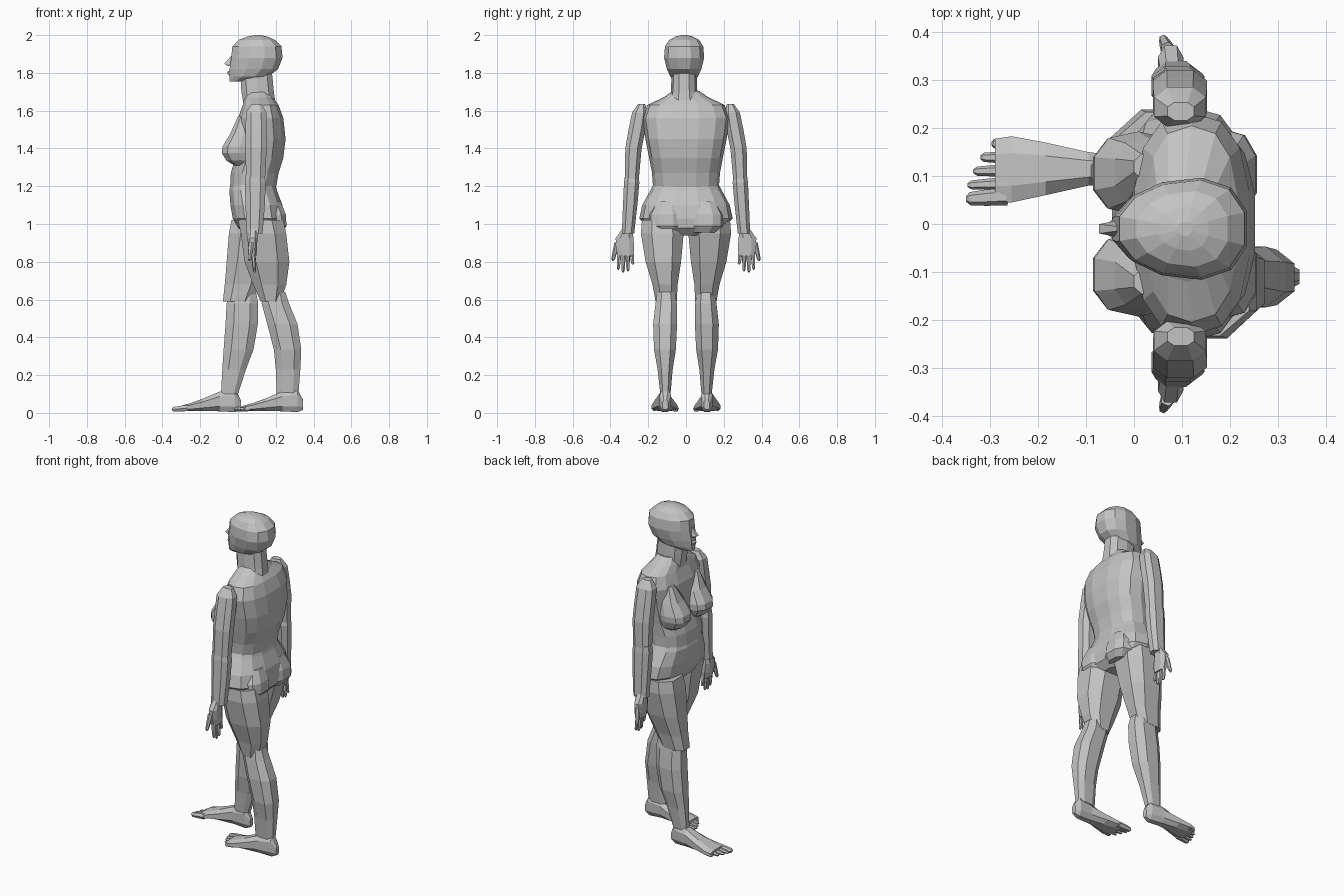
import bpy, bmesh, math
from mathutils import Vector

if "Cube" in bpy.data.objects:
    bpy.data.objects.remove(bpy.data.objects["Cube"], do_unlink=True)

grey = bpy.data.materials.new("plain_grey")
grey.use_nodes = True
grey.diffuse_color = (0.55, 0.55, 0.55, 1)
grey.node_tree.nodes["Principled BSDF"].inputs["Base Color"].default_value = grey.diffuse_color


def finish(name, bm):
    """Turn a bmesh into a flat shaded object."""
    bmesh.ops.recalc_face_normals(bm, faces=bm.faces)
    mesh = bpy.data.meshes.new(name)
    bm.to_mesh(mesh)
    bm.free()
    mesh.materials.append(grey)
    obj = bpy.data.objects.new(name, mesh)
    bpy.context.collection.objects.link(obj)
    return obj


def loft(name, sections, sides=10, along="z", power=0.8, egg=0.0):
    """Skin rounded rings. Each section is (position, a_min, a_max, b_min, b_max)."""
    bm = bmesh.new()
    rings = []
    for pos, a_min, a_max, b_min, b_max in sections:
        ring = []
        for i in range(sides):
            angle = math.tau * (i + 0.5) / sides
            c, s = math.cos(angle), math.sin(angle)
            c = math.copysign(abs(c) ** power, c) / math.cos(math.pi / sides) ** power
            s = math.copysign(abs(s) ** power, s) * (1 + egg * c)
            a = (a_min + a_max) / 2 + c * (a_max - a_min) / 2
            b = (b_min + b_max) / 2 + s * (b_max - b_min) / 2
            ring.append(bm.verts.new((a, b, pos) if along == "z" else (pos, a, b)))
        rings.append(ring)
    for low, high in zip(rings, rings[1:]):
        for i in range(sides):
            j = (i + 1) % sides
            bm.faces.new((low[i], low[j], high[j], high[i]))
    bm.faces.new(rings[0])
    bm.faces.new(rings[-1])
    return finish(name, bm)


def centred(name, sections, middle=0.0, **options):
    """Loft whose sections are (z, front, back, half_width)."""
    return loft(name, [(z, f, b, middle - w, middle + w) for z, f, b, w in sections], **options)


def sided(name, sections, side, **options):
    """Loft whose sections are (z, front, back, inner, outer) on one side of the body."""
    return loft(name, [(z, f, b, *sorted((i * side, o * side))) for z, f, b, i, o in sections], **options)


def digit(name, start, end, r_start, r_end):
    """Tapered finger or toe with a slightly bent middle joint."""
    start, end = Vector(start), Vector(end)
    direction = (end - start).normalized()
    turn = direction.to_track_quat("Z", "Y")
    bm = bmesh.new()
    rings = []
    for t, scale in ((0, 1), (0.5, 1), (0.9, 0.9), (1, 0.4)):
        radius = (r_start + (r_end - r_start) * t) * scale
        rings.append([bm.verts.new(start.lerp(end, t) + turn @ Vector(
            (math.cos(math.tau * k / 6) * radius, math.sin(math.tau * k / 6) * radius, 0)))
            for k in range(6)])
    for low, high in zip(rings, rings[1:]):
        for k in range(6):
            bm.faces.new((low[k], low[k - 1], high[k - 1], high[k]))
    bm.faces.new(rings[0])
    bm.faces.new(rings[-1])
    return finish(name, bm)


# Head, face and neck; the body faces -x
MID = -0.01
centred("head", [(1.755, -.046, .03, .035), (1.78, -.045, .16, .072), (1.82, -.045, .212, .09),
                 (1.88, -.036, .236, .105), (1.94, -.03, .23, .1), (1.975, .005, .195, .078),
                 (1.992, .05, .155, .045), (2, .09, .12, .015)],
        MID, sides=12, power=.9, egg=.15)
centred("nose", [(1.89, -.035, .0, .008), (1.848, -.073, .0, .017), (1.836, -.052, .0, .018)],
        MID, sides=6)
centred("lips", [(1.812, -.046, .0, .015), (1.805, -.056, .0, .024), (1.792, -.054, .0, .02),
                 (1.786, -.046, .0, .012)], MID, sides=8)
centred("neck", [(1.63, .03, .2, .085), (1.7, .018, .19, .07), (1.8, .012, .18, .066)], MID)

# Torso and pelvis
centred("torso", [(1.705, .05, .165, .07), (1.67, .035, .185, .12), (1.63, .025, .215, .205),
                  (1.56, .0, .24, .232), (1.45, -.005, .252, .215), (1.35, -.015, .24, .195),
                  (1.27, -.038, .215, .18), (1.19, -.042, .2, .174)], sides=14)
centred("pelvis", [(1.22, -.035, .195, .168), (1.18, -.046, .205, .188), (1.1, -.04, .235, .232),
                   (1.03, -.028, .245, .247), (.98, .0, .24, .2), (.94, .05, .2, .08)], sides=14)

# Horizontal reach of each leg: the left side of the walker trails, the right side leads
trailing = {
    "thigh": [(.0, .24), (.015, .255), (.035, .272), (.08, .256), (.12, .225)],
    "calf": [(.14, .25), (.125, .27), (.155, .315), (.19, .335), (.2, .33), (.205, .32)],
    "heel": .345}
leading = {
    "thigh": [(-.035, .2), (-.048, .2), (-.06, .16), (-.07, .115), (-.08, .075)],
    "calf": [(-.05, .095), (-.06, .107), (-.066, .105), (-.076, .082), (-.083, .042), (-.09, .0)],
    "heel": .015}
thigh_depth = [(1.02, .02, .24), (.95, .005, .246), (.8, .02, .22), (.68, .04, .182), (.59, .045, .165)]
calf_depth = [(.64, .055, .155), (.58, .045, .165), (.47, .043, .178), (.335, .05, .173),
              (.23, .068, .153), (.1, .08, .138)]
foot_shape = [(0, .095, .125, .015, .07), (.03, .08, .14, .0, .13), (.11, .08, .15, .005, .117),
              (.2, .06, .17, .008, .078), (.27, .045, .183, .008, .052), (.305, .045, .178, .01, .042)]

for label, side, leg in (("left", -1, trailing), ("right", 1, leading)):
    # Chest and seat
    sided(label + "_breast", [(1.57, .0, .1, .09, .15), (1.48, -.04, .1, .035, .18),
                              (1.41, -.082, .1, .018, .193), (1.375, -.086, .1, .02, .19),
                              (1.335, -.06, .1, .035, .175), (1.31, -.02, .1, .06, .15)], side)
    sided(label + "_buttock", [(1.12, .1, .225, .04, .16), (1.05, .1, .253, .01, .2),
                               (.99, .1, .257, .008, .2), (.955, .1, .235, .03, .16)], side)

    # Leg
    for part, depth in (("thigh", thigh_depth), ("calf", calf_depth)):
        sided(label + "_" + part, [(z, f, b, i, o) for (z, i, o), (f, b) in zip(depth, leg[part])],
              side, sides=8)

    # Foot with five toes
    heel = leg["heel"]
    loft(label + "_foot", [(heel - d, *sorted((i * side, o * side)), low, high)
                           for d, i, o, low, high in foot_shape], sides=8, along="x")
    for n, reach in enumerate((.365, .362, .35, .335, .312)):
        y = .058 + n * .027
        thick = .019 if n == 0 else .013
        digit(f"{label}_toe_{n + 1}", (heel - .28 + n * .004, y * side, .026),
              (heel - reach, (y - .006 + n * .002) * side, .018), thick, thick * .8)

    # Arm
    sided(label + "_upper_arm", [(1.635, .07, .125, .215, .255), (1.59, .042, .15, .2, .288),
                                 (1.5, .04, .152, .212, .307), (1.4, .04, .152, .232, .324),
                                 (1.23, .042, .143, .248, .327)], side, sides=8)
    sided(label + "_forearm", [(1.26, .04, .14, .25, .325), (1.22, .036, .147, .244, .331),
                               (1.1, .04, .142, .255, .336), (.95, .045, .13, .272, .342)],
          side, sides=8)

    # Hand with four fingers and a thumb
    sided(label + "_palm", [(.98, .055, .105, .285, .335), (.925, .05, .103, .275, .375),
                            (.87, .055, .1, .271, .375), (.83, .062, .098, .277, .362)],
          side, sides=8)
    for n, tip in enumerate((.785, .75, .743, .758)):
        y = .287 + n * .022
        digit(f"{label}_finger_{n + 1}", (.08, y * side, .845),
              (.088, (y - .006 + n * .004) * side, tip), .012, .009)
    digit(label + "_thumb", (.07, .365 * side, .9), (.06, .388 * side, .805), .015, .01)
